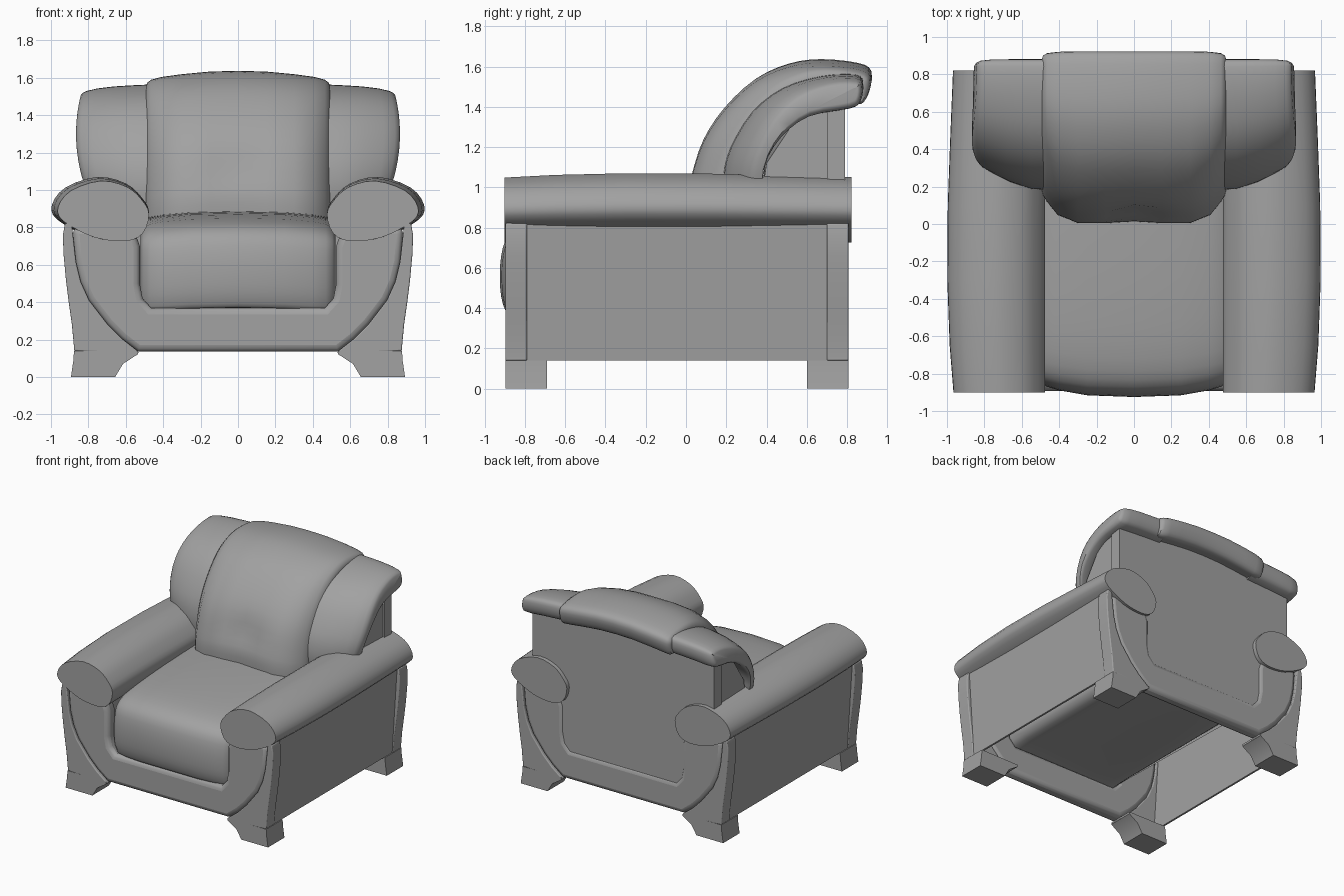
import bpy, bmesh
from math import radians
from mathutils import Vector

if "Cube" in bpy.data.objects:
    bpy.data.objects.remove(bpy.data.objects["Cube"])

grey = bpy.data.materials.new("grey_upholstery")
grey.diffuse_color = (.36, .36, .36, 1)
grey.use_nodes = True
grey.node_tree.nodes["Principled BSDF"].inputs["Base Color"].default_value = grey.diffuse_color


def spline(pts, n=3):
    """Closed Catmull-Rom curve through 2D points."""
    out, k = [], len(pts)
    for i in range(k):
        a, b, c, d = (Vector(pts[(i + j) % k]) for j in (-1, 0, 1, 2))
        for s in range(n):
            t = s / n
            out.append(0.5 * (2 * b + (c - a) * t + (2 * a - 5 * b + 4 * c - d) * t * t
                              + (3 * b - a - 3 * c + d) * t ** 3))
    return out


def inset(pts, amount):
    """Move a closed 2D outline inward."""
    k = len(pts)
    area = sum(pts[i - 1].x * pts[i].y - pts[i].x * pts[i - 1].y for i in range(k))
    sign = 1 if area > 0 else -1
    out = []
    for i in range(k):
        t = (pts[(i + 1) % k] - pts[i - 1]).normalized()
        out.append(pts[i] + Vector((-t.y, t.x)) * amount * sign)
    return out


def loft(name, rings, mirror=None, origin=(0, 0, 0), bevel=0, split_caps=False):
    """Skin a list of rings, cap the ends."""
    bm = bmesh.new()
    vr = [[bm.verts.new(Vector(p) - Vector(origin)) for p in r] for r in rings]
    for a, b in zip(vr, vr[1:]):
        for i in range(len(a)):
            bm.faces.new((a[i - 1], a[i], b[i], b[i - 1]))
    caps = [bm.faces.new(vr[0]), bm.faces.new(vr[-1])]
    bmesh.ops.recalc_face_normals(bm, faces=bm.faces)
    if split_caps:
        bmesh.ops.triangulate(bm, faces=caps, ngon_method='BEAUTY')
    me = bpy.data.meshes.new(name)
    bm.to_mesh(me)
    bm.free()
    me.materials.append(grey)
    ob = bpy.data.objects.new(name, me)
    ob.location = origin
    bpy.context.collection.objects.link(ob)
    if bevel:
        m = ob.modifiers.new("bevel", 'BEVEL')
        m.width, m.segments, m.limit_method, m.angle_limit = bevel, 3, 'ANGLE', radians(60)
    if mirror:
        m = ob.modifiers.new("mirror", 'MIRROR')
        m.use_axis = [c in mirror for c in "xyz"]
        m.use_mirror_merge = False
    return ob


def extrude_y(name, prof, y0, y1, **kw):
    return loft(name, [[(x, y, z) for x, z in prof] for y in (y0, y1)], **kw)


def cushion(name, prof, stations, **kw):
    """Loft a yz profile across x; station = (x, inset, y scale about the back, z shift)."""
    prof = spline(prof)
    rings = [[(x, 0.88 + (p.x - 0.88) * sy, p.y + dz) for p in inset(prof, ins)]
             for x, ins, sy, dz in stations]
    return loft(name, rings, split_caps=True, **kw)


def both_sides(half):
    return [(-x, a, b, c) for x, a, b, c in reversed(half)] + half[1:]


# U-shaped front and rear frames
pivot = (0, -.045, 0)
outer = [(.535, .135), (.625, .205), (.70, .28), (.80, .41), (.845, .51), (.87, .615), (.885, .80)]
inner = [(.56, .80), (.525, .70), (.525, .50), (.51, .42), (.465, .37)]
half = outer + inner
extrude_y("u_frame", half + [(-x, z) for x, z in reversed(half)], -.892, -.785,
          mirror="y", origin=pivot, bevel=.035)

# Slightly flared side panels, open underneath
extrude_y("side_panel", [(.855, .14), (.870, .14), (.915, .84), (.90, .84)], -.80, .71, mirror="x")

# Legs: tall curved posts with deeper feet, mirrored to four corners
extrude_y("leg_post", [(.535, .122)] + [(x - .004, z) for x, z in outer[:-1]]
          + [(.89, .83), (.925, .82), (.936, .76), (.933, .66), (.92, .52), (.905, .40),
             (.888, .28), (.877, .16), (.877, .14)], -.897, -.79,
          mirror="xy", origin=pivot, bevel=.012)
extrude_y("leg_foot", [(.535, .138), (.535, .122), (.615, .07), (.657, 0), (.893, 0),
          (.88, .09), (.877, .14)], -.897, -.69, mirror="xy", origin=pivot)

# Armrests
arm = spline([(.475, .88), (.515, .96), (.60, 1.035), (.75, 1.07), (.92, 1.015), (.995, .92),
              (.965, .84), (.79, .748), (.61, .725), (.51, .77)], 3)
loft("armrest", [[(.49 + (p.x - .49) * s, y, .74 + (p.y - .74) * s) for p in arm]
     for y, s in ((-.902, .935), (-.65, .975), (-.3, 1), (.1, .995), (.45, .97), (.822, .94))],
     mirror="x")

# Seat cushion, its underside showing between the frames
cushion("seat_cushion",
        [(-.86, .37), (-.90, .395), (-.923, .50), (-.918, .66), (-.87, .775), (-.72, .835),
         (-.4, .868), (0, .885), (.3, .885), (.70, .86), (.72, .80), (.72, .45), (.70, .39),
         (.3, .38), (-.7, .38)],
        both_sides([(0, 0, 1, 0), (.25, 0, .995, -.005), (.40, .003, .982, -.015),
                    (.47, .012, .975, -.02), (.505, .035, .972, -.015), (.52, .065, .97, -.01)]))

# Centre back cushion with a soft dimple
back = cushion("back_cushion",
               [(.04, .80), (.01, .93), (.03, 1.055), (.09, 1.24), (.195, 1.40), (.345, 1.54),
                (.51, 1.615), (.67, 1.637), (.855, 1.618), (.92, 1.58), (.91, 1.50), (.87, 1.45),
                (.78, 1.455), (.62, 1.44), (.42, 1.31), (.30, 1.12), (.26, .82)],
               both_sides([(0, 0, .995, 0), (.15, 0, 1.005, -.004), (.3, 0, 1.005, -.018),
                           (.41, .001, .955, -.032), (.465, .006, .88, -.042),
                           (.485, .018, .855, -.045), (.493, .04, .84, -.045)]))
for v in back.data.vertices:
    if abs(v.co.x) < .1 and v.co.y < .25:
        v.co.y += .035 * max(0, 1 - abs(v.co.z - 1.13) / .15)

# Side wings of the back
wing = cushion("back_wing",
               [(.20, .80), (.18, .93), (.175, 1.05), (.21, 1.19), (.32, 1.37), (.475, 1.49),
                (.67, 1.55), (.84, 1.558), (.88, 1.52), (.865, 1.44), (.80, 1.405), (.56, 1.365),
                (.395, 1.26), (.295, 1.10), (.27, .82)],
               [(.42, 0, .99, .005), (.55, 0, .98, 0), (.68, 0, .93, -.007),
                (.78, .002, .87, -.016), (.84, .010, .835, -.022), (.858, .022, .815, -.02),
                (.866, .036, .80, -.018)],
               mirror="x")
for v in wing.data.vertices:
    v.co.x -= max(0, (v.co.x - .5) / .37) * .6 * (v.co.z - 1.3) ** 2

# Rear shell behind the cushions, and the back sheet framed by the rear U
rear = [(.78, .85), (.79, 1.43), (.64, 1.405), (.52, 1.32), (.40, 1.14), (.36, .85)]
loft("rear_shell", [[(x, y, z + (dz if z > 1 else 0)) for y, z in rear]
     for x, dz in ((-.79, -.02), (-.45, .03), (0, .06), (.45, .03), (.79, -.02))])
sheet = [(.56, .34), (.56, .85), (.802, .85), (.802, 1.42), (.45, 1.48)]
extrude_y("back_sheet", sheet + [(-x, z) for x, z in reversed(sheet)], .70, .79)

# Smooth shading with crisp edges
for ob in bpy.context.scene.objects:
    ob.select_set(True)
    bpy.context.view_layer.objects.active = ob
bpy.ops.object.shade_smooth_by_angle(angle=radians(40))
